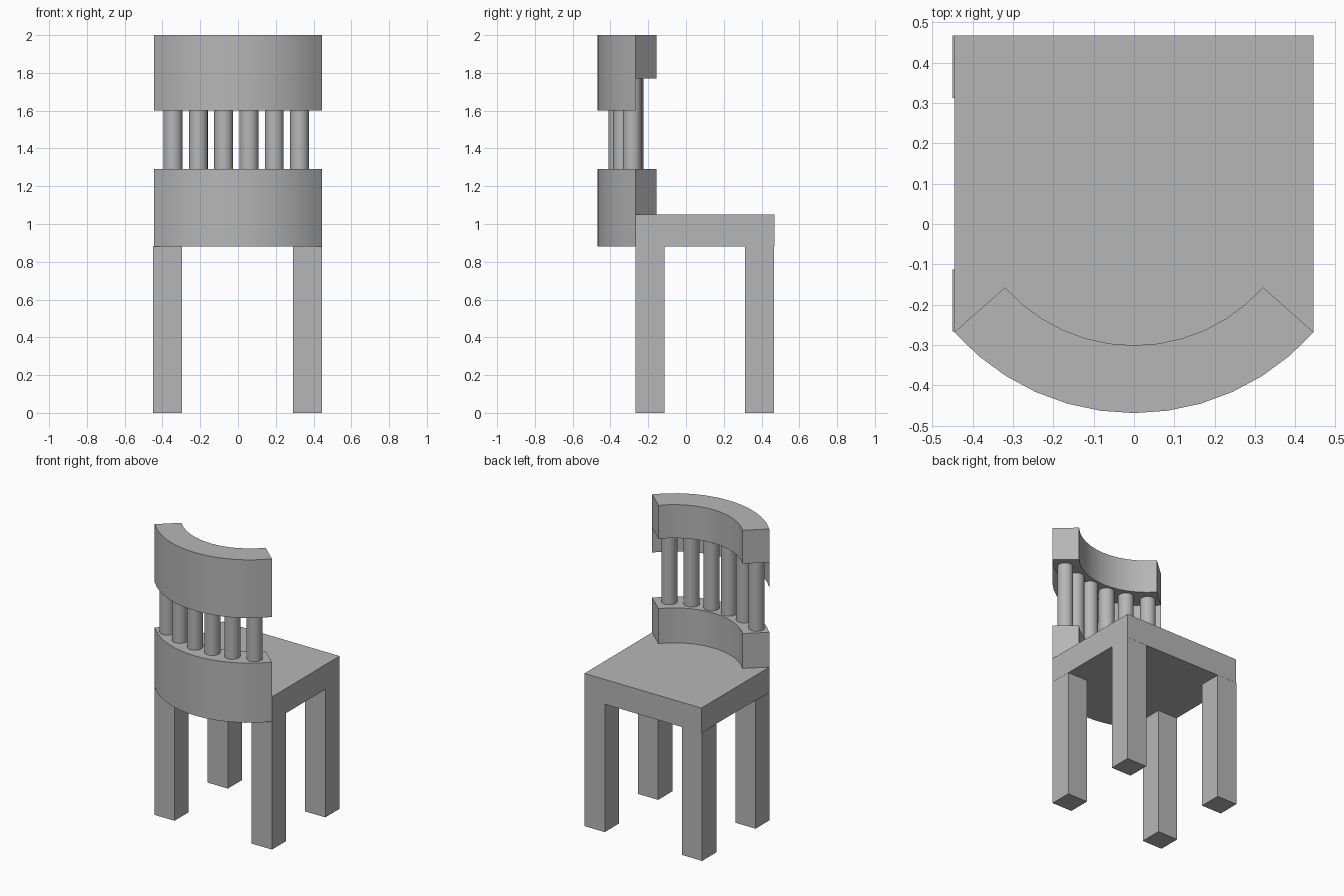
import bpy
import bmesh
import math

cube = bpy.data.objects.get("Cube")
if cube:
    bpy.data.objects.remove(cube, do_unlink=True)

GREY = (0.47, 0.47, 0.47, 1)
grey = bpy.data.materials.new("plain_grey")
grey.use_nodes = True
grey.diffuse_color = GREY
grey.node_tree.nodes["Principled BSDF"].inputs["Base Color"].default_value = GREY

# Shared layout of the curved back
CENTRE_Y = 0.126
OUTER_R, INNER_R = 0.595, 0.427
HALF_ANGLE = math.radians(48.5)
STEPS = 12
SEAT_BOTTOM, SEAT_TOP, BASE_TOP = 0.88, 1.05, 1.29
SKIRT_BOTTOM, RAIL_BOTTOM, RAIL_TOP = 1.6, 1.77, 2.0


def arc(radius):
    """Points along the back curve, from -x to +x."""
    points = []
    for i in range(STEPS + 1):
        a = HALF_ANGLE * (2 * i / STEPS - 1)
        points.append((radius * math.sin(a), CENTRE_Y - radius * math.cos(a)))
    return points


def finish(bm, name):
    mesh = bpy.data.meshes.new(name)
    bm.to_mesh(mesh)
    bm.free()
    mesh.materials.append(grey)
    obj = bpy.data.objects.new(name, mesh)
    bpy.context.collection.objects.link(obj)
    bpy.ops.object.select_all(action="DESELECT")
    obj.select_set(True)
    bpy.context.view_layer.objects.active = obj
    bpy.ops.object.shade_smooth_by_angle(angle=math.radians(30))
    return obj


def row(bm, points, z):
    return [bm.verts.new((x, y, z)) for x, y in points]


def strip(bm, a, b):
    for i in range(len(a) - 1):
        bm.faces.new((a[i], a[i + 1], b[i + 1], b[i]))


def curved_band(name, bottom, top, skirt=None):
    """Thick arc-shaped band, with an optional thin outer skirt below."""
    bm = bmesh.new()
    ob, ot = row(bm, arc(OUTER_R), bottom), row(bm, arc(OUTER_R), top)
    ib, it = row(bm, arc(INNER_R), bottom), row(bm, arc(INNER_R), top)
    strip(bm, ob, ot)
    strip(bm, ot, it)
    strip(bm, it, ib)
    strip(bm, ib, ob)
    bm.faces.new((ob[0], ot[0], it[0], ib[0]))
    bm.faces.new((ib[-1], it[-1], ot[-1], ob[-1]))
    bmesh.ops.recalc_face_normals(bm, faces=bm.faces[:])
    if skirt is not None:
        strip(bm, row(bm, arc(OUTER_R), skirt), ob)
    return finish(bm, name)


# Seat: square at the open side, rounded under the back
bm = bmesh.new()
outline = arc(OUTER_R) + [(0.445, 0.468), (-0.445, 0.468)]
low, high = row(bm, outline, SEAT_BOTTOM), row(bm, outline, SEAT_TOP)
strip(bm, low + low[:1], high + high[:1])
bm.faces.new(high)
bm.faces.new(low[::-1])
bmesh.ops.recalc_face_normals(bm, faces=bm.faces[:])
finish(bm, "seat")

# Curved base and top rail of the back
curved_band("back_base", SEAT_TOP, BASE_TOP)
curved_band("top_rail", RAIL_BOTTOM, RAIL_TOP, SKIRT_BOTTOM)

# Spindles on a gentle curve
for i in range(6):
    x = -0.344 + 0.134 * i
    y = -0.363 + 0.74 * x * x
    bm = bmesh.new()
    bmesh.ops.create_cone(bm, cap_ends=True, segments=24, radius1=0.05,
                          radius2=0.05, depth=RAIL_BOTTOM - BASE_TOP)
    bmesh.ops.translate(bm, verts=bm.verts[:],
                        vec=(x, y, (RAIL_BOTTOM + BASE_TOP) / 2))
    finish(bm, f"spindle_{i + 1}")

# Square legs
for y, end in ((-0.19, "front"), (0.39, "back")):
    for x, side in ((-0.373, "right"), (0.368, "left")):
        bm = bmesh.new()
        bmesh.ops.create_cube(bm, size=1)
        bmesh.ops.scale(bm, verts=bm.verts[:], vec=(0.154, 0.154, SEAT_BOTTOM))
        bmesh.ops.translate(bm, verts=bm.verts[:], vec=(x, y, SEAT_BOTTOM / 2))
        finish(bm, f"{end}_{side}_leg")
